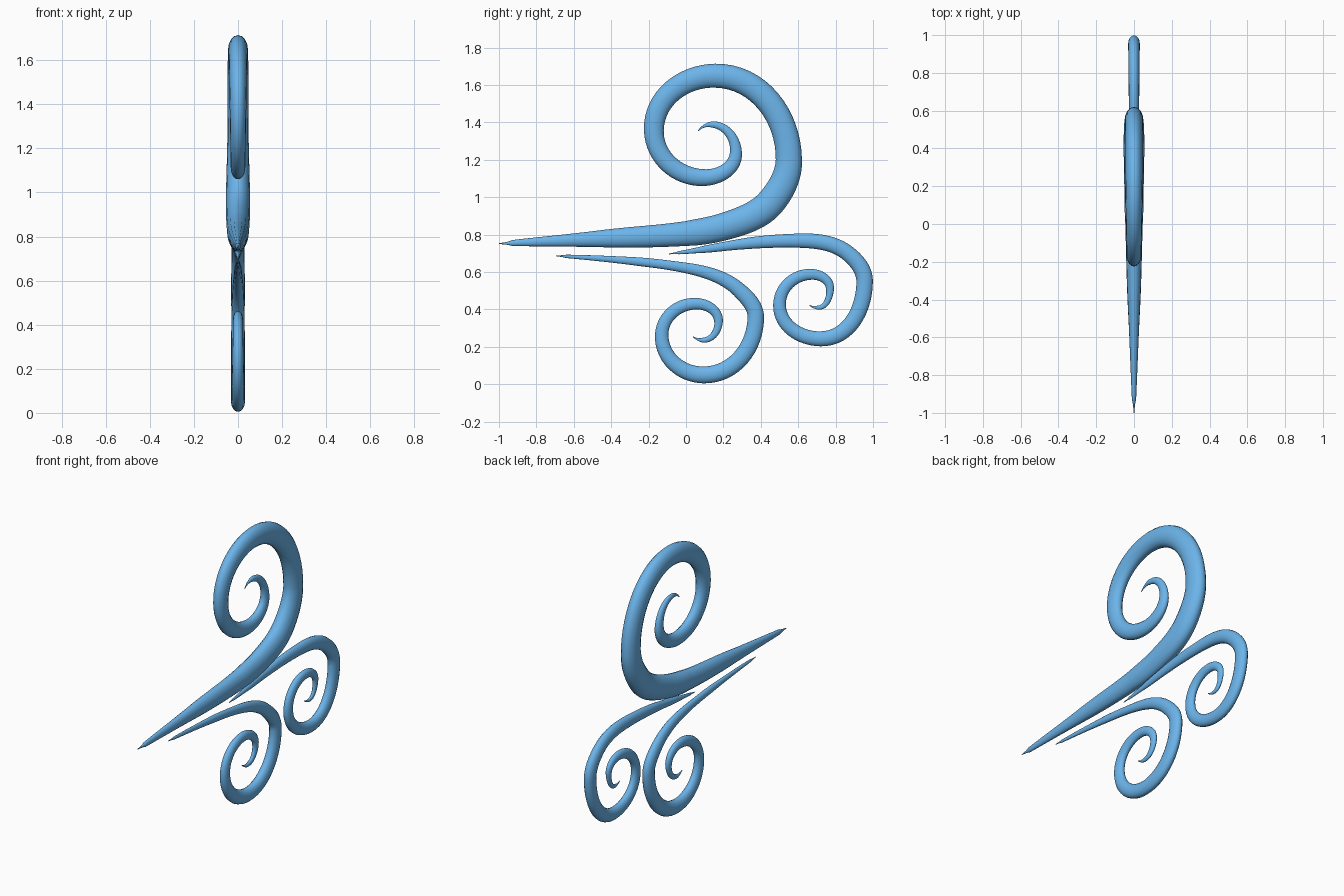
import bpy
from math import radians, cos, sin, tan
from mathutils import Vector

if "Cube" in bpy.data.objects:
    bpy.data.objects.remove(bpy.data.objects["Cube"])

mat = bpy.data.materials.new("sky_blue")
mat.diffuse_color = (0.15, 0.46, 0.83, 1)
mat.use_nodes = True
mat.node_tree.nodes["Principled BSDF"].inputs["Base Color"].default_value = mat.diffuse_color
FLATTEN = 0.7   # side-to-side thickness relative to in-plane thickness


def direction(deg):
    return Vector((0, cos(radians(deg)), sin(radians(deg))))


def handle(a, b):
    # handle length that makes the span between two headings a near-circular arc
    chord = Vector((b[0] - a[0], b[1] - a[1])).length
    t = max(abs(radians(b[2] - a[2])), 0.01)
    return chord * (4 / 3) * tan(t / 4) / (2 * sin(t / 2))


def curl(name, pts):
    """Tapered spiral tube from (y, z, heading in degrees, radius) points."""
    cu = bpy.data.curves.new(name, 'CURVE')
    cu.dimensions = '3D'
    cu.bevel_depth = 1.0
    cu.bevel_resolution = 6
    cu.resolution_u = 16
    cu.use_fill_caps = True
    sp = cu.splines.new('BEZIER')
    sp.radius_interpolation = 'CARDINAL'
    sp.bezier_points.add(len(pts) - 1)
    for i, (bp, p) in enumerate(zip(sp.bezier_points, pts)):
        co, d = Vector((0, p[0], p[1])), direction(p[2])
        bp.handle_left_type = bp.handle_right_type = 'FREE'
        bp.co = co
        bp.handle_left = co - d * (handle(pts[i - 1], p) if i else 0.02)
        bp.handle_right = co + d * (handle(p, pts[i + 1]) if i < len(pts) - 1 else 0.02)
        bp.radius = p[3]
    ob = bpy.data.objects.new(name, cu)
    bpy.context.collection.objects.link(ob)
    ob.scale.x = FLATTEN
    bpy.ops.object.select_all(action='DESELECT')
    ob.select_set(True)
    bpy.context.view_layer.objects.active = ob
    bpy.ops.object.convert(target='MESH')
    ob = bpy.context.object
    ob.name = name
    ob.data.materials.clear()
    ob.data.materials.append(mat)
    bpy.ops.object.shade_smooth_by_angle(angle=radians(60))


# Large gust curling upward
curl("upper_gust", [
    (-1.0, 0.752, 3, 0.002), (-0.93, 0.755, 3, 0.016), (-0.46, 0.778, 3, 0.045),
    (0, 0.806, 6, 0.066), (0.22, 0.848, 17, 0.074), (0.455, 0.975, 50, 0.078),
    (0.55, 1.2, 90, 0.07), (0.155, 1.65, 180, 0.064), (-0.172, 1.36, 270, 0.053),
    (0.095, 1.105, 360, 0.045), (0.267, 1.24, 450, 0.032),
    (0.135, 1.389, 540, 0.016), (0.065, 1.355, 590, 0.002)])

# Small gust curling down on the left
curl("lower_gust", [
    (-0.695, 0.687, -3, 0.002), (-0.64, 0.684, -3, 0.009), (-0.3, 0.660, -5, 0.021),
    (0, 0.622, -10, 0.028), (0.285, 0.503, -43, 0.040), (0.373, 0.36, -90, 0.044),
    (0.095, 0.05, -180, 0.045), (-0.13, 0.26, -270, 0.036),
    (0.052, 0.431, -360, 0.031), (0.174, 0.335, -450, 0.023),
    (0.09, 0.236, -540, 0.013), (0.038, 0.254, -575, 0.002)])

# Small gust curling down on the right
curl("side_gust", [
    (-0.09, 0.697, 7, 0.002), (-0.04, 0.703, 7, 0.008), (0.1, 0.722, 8, 0.019),
    (0.3, 0.750, 7, 0.029), (0.61, 0.768, 0, 0.038), (0.863, 0.702, -38, 0.042),
    (0.955, 0.55, -90, 0.044), (0.72, 0.243, -180, 0.040), (0.5, 0.425, -270, 0.034),
    (0.67, 0.588, -360, 0.029), (0.77, 0.51, -450, 0.021),
    (0.705, 0.410, -540, 0.011), (0.66, 0.423, -575, 0.002)])
